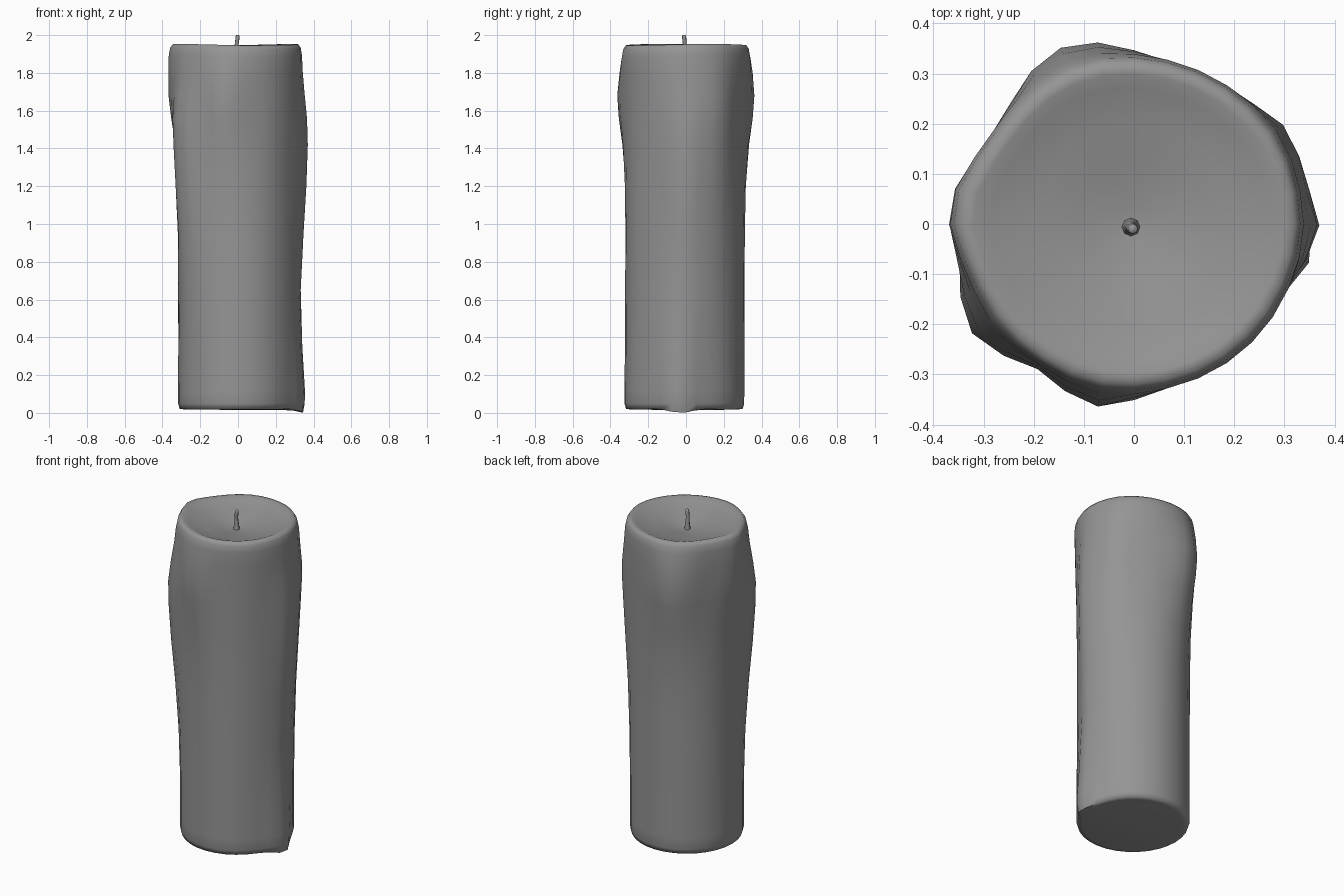
import bpy, bmesh
from math import sin, cos, radians, exp

if "Cube" in bpy.data.objects:
    bpy.data.objects.remove(bpy.data.objects["Cube"])

# Dull dark grey shared by wax and wick
GREY = bpy.data.materials.new("dark_grey")
GREY.diffuse_color = (.3, .3, .3, 1)
GREY.use_nodes = True
GREY.node_tree.nodes["Principled BSDF"].inputs["Base Color"].default_value = GREY.diffuse_color


def finish(bm, name):
    bmesh.ops.recalc_face_normals(bm, faces=bm.faces)
    me = bpy.data.meshes.new(name)
    bm.to_mesh(me)
    bm.free()
    me.materials.append(GREY)
    ob = bpy.data.objects.new(name, me)
    bpy.context.collection.objects.link(ob)
    bpy.ops.object.select_all(action='DESELECT')
    ob.select_set(True)
    bpy.context.view_layer.objects.active = ob
    bpy.ops.object.shade_smooth_by_angle(angle=radians(75))
    return ob


def loft(rings, name):
    """Skin a stack of equal-sized point rings and cap both ends."""
    bm = bmesh.new()
    vr = [[bm.verts.new(p) for p in ring] for ring in rings]
    n = len(vr[0])
    for a, b in zip(vr, vr[1:]):
        for i in range(n):
            j = (i + 1) % n
            bm.faces.new((a[i], a[j], b[j], b[i]))
    bm.faces.new(vr[0][::-1])
    bm.faces.new(vr[-1])
    return finish(bm, name)


# Wax drips: angle, centre z, bulge, angular width, spread below, spread above
DRIPS = [
    (112, 1.68, .054, 22, .32, .20),
    (176, 1.70, .040, 18, .22, .50),
    (213, 1.50, .066, 19, .65, .30),
    (257, 1.68, .042, 16, .30, .18),
    (0, 1.42, .048, 16, .70, .32),
    (30, 1.62, .034, 15, .65, .22),
    (-6, 0.12, .043, 14, .50, .30),
]


def bulge(ang, z):
    total = 0
    for a, zc, amp, w, lo, hi in DRIPS:
        d = (ang - a + 180) % 360 - 180
        s = lo if z < zc else hi
        total += amp * exp(-(d / w) ** 2) * exp(-((z - zc) / s) ** 2)
    return total


# Wax body: rounded foot, outer wall, rounded rim, melted bowl
PROFILE = [(.284, .018), (.309, .022), (.317, .05), (.317, .12), (.316, .35),
           (.316, .65), (.316, .95), (.318, 1.2), (.321, 1.42), (.325, 1.56),
           (.328, 1.68), (.331, 1.80), (.333, 1.89), (.328, 1.93), (.316, 1.949),
           (.296, 1.948), (.270, 1.937), (.20, 1.920), (.12, 1.903), (.03, 1.882)]
SEG = 32
rings = []
for k, (r, z) in enumerate(PROFILE):
    ring = []
    for i in range(SEG):
        a = 360 * i / SEG
        fade = 1 if k < 15 else max(0, (r - .2) / .12)
        rr = r + bulge(a, z) * fade
        zz = z
        if k < 2:  # drip pooling below the base edge
            d = (a + 3 + 180) % 360 - 180
            zz -= (.012, .022)[k] * exp(-(d / 14) ** 2)
        if k > 11:  # uneven melted rim
            zz += .004 * sin(radians(2 * a + 40)) * min(1, r / .3)
        ring.append((rr * cos(radians(a)), rr * sin(radians(a)) - .009 * (1 - z / 2), zz))
    rings.append(ring)
loft(rings, "wax_body")

# Wick: slightly bent tapered cord
WICK = [(-.006, -.006, 1.870, .020), (-.006, -.006, 1.895, .016),
        (-.007, -.005, 1.925, .012), (-.007, -.007, 1.955, .010),
        (-.003, -.009, 1.980, .011), (-.002, -.010, 1.996, .010), (-.002, -.010, 2.0, .007)]
loft([[(x + r * cos(radians(45 * i)), y + r * sin(radians(45 * i)), z) for i in range(8)]
      for x, y, z, r in WICK], "wick")
